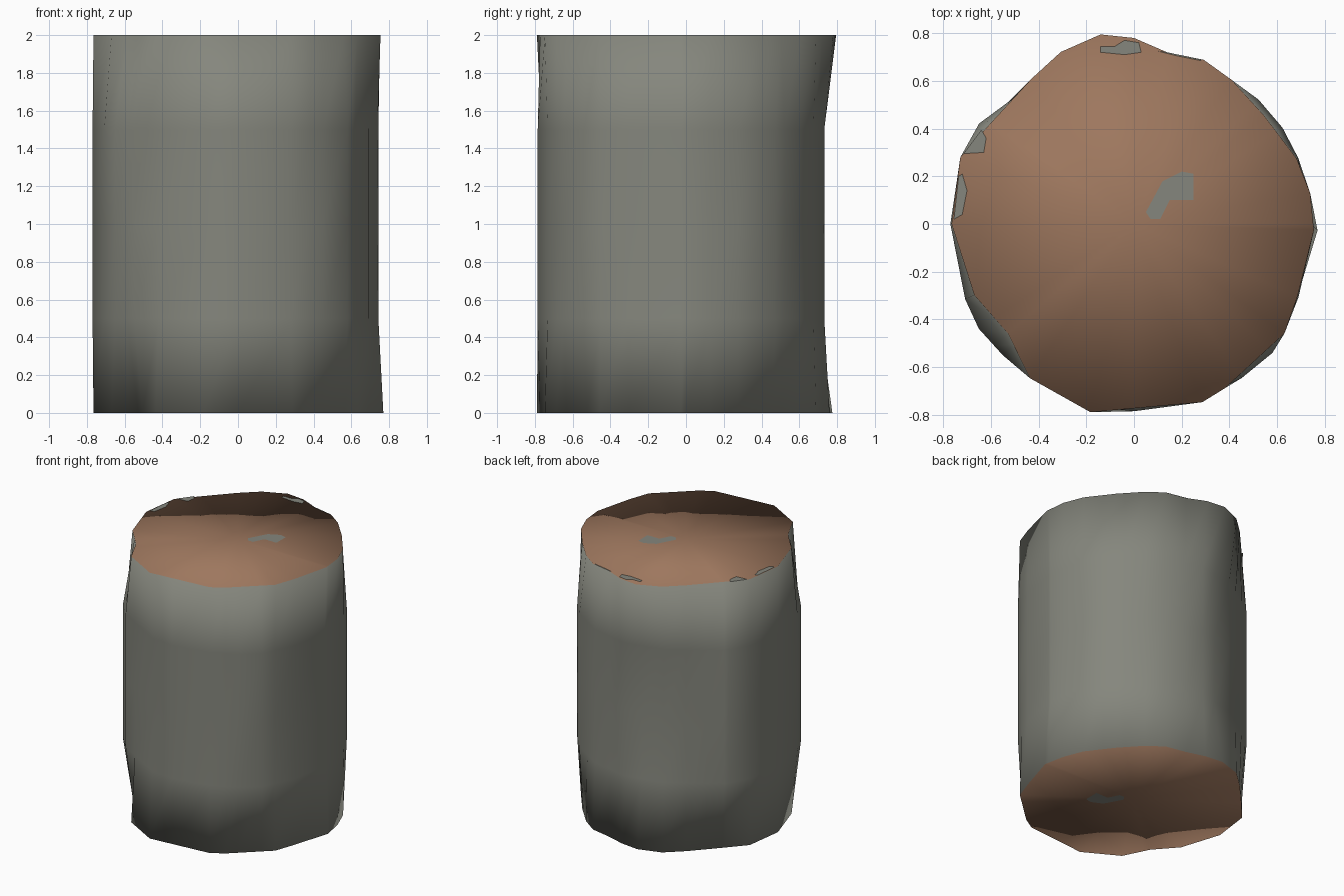
import bpy, bmesh
from math import cos, sin, radians

if "Cube" in bpy.data.objects:
    bpy.data.objects.remove(bpy.data.objects["Cube"])


def material(name, rgb):
    m = bpy.data.materials.new(name)
    m.diffuse_color = (*rgb, 1)
    m.use_nodes = True
    m.node_tree.nodes["Principled BSDF"].inputs["Base Color"].default_value = m.diffuse_color
    return m


BARK = material("grey bark", (0.235, 0.24, 0.205))
WOOD = material("brown cut wood", (0.34, 0.185, 0.112))

# Uneven outlines of the log: angle in degrees, radius
MIDDLE = [(0, .743), (22, .742), (33, .742), (45, .738), (67, .733), (90, .732), (113, .728),
          (136, .735), (147, .774), (159, .78), (180, .77), (204, .775), (214, .785),
          (225, .778), (257, .785), (270, .785), (291, .785), (305, .788), (317, .793), (336, .755)]
TOP = [(10, .75), (22, .735), (40, .71), (56, .73), (67, .748), (79, .733), (90, .78),
       (100, .807), (113, .784), (125, .746), (145, .735), (159, .78), (180, .765), (204, .733),
       (221, .70), (236, .78), (257, .81), (291, .80), (299, .787), (324, .78), (336, .75),
       (358, .755)]
# The foot repeats the top, a little wider on the right
BOTTOM = [(a, r + (.015 if a > 350 else 0) - (.02 if 90 <= a <= 100 else 0)) for a, r in TOP]
ANGLES = sorted({a for a, r in MIDDLE + TOP})


def radius(outline, angle):
    """Radius at an angle, along the chord between two outline points."""
    pts = [(outline[-1][0] - 360, outline[-1][1])] + outline + [(outline[0][0] + 360, outline[0][1])]
    for (a0, r0), (a1, r1) in zip(pts, pts[1:]):
        if a0 <= angle <= a1:
            p, q = radians(angle - a0), radians(a1 - angle)
            return r0 * r1 * sin(p + q) / (r0 * sin(p) + r1 * sin(q))


def finish(bm, name):
    mesh = bpy.data.meshes.new(name)
    bm.to_mesh(mesh)
    bm.free()
    mesh.materials.append(BARK)
    mesh.materials.append(WOOD)
    ob = bpy.data.objects.new(name, mesh)
    bpy.context.collection.objects.link(ob)
    return ob


# Log: stacked rings of bark, closed by a fan of cut wood at each end
bm = bmesh.new()
rings = []
for outline, z in [(BOTTOM, 0), (MIDDLE, .5), (MIDDLE, 1), (MIDDLE, 1.5), (TOP, 2)]:
    ring = []
    for a in ANGLES:
        r = radius(outline, a)
        ring.append(bm.verts.new((r * cos(radians(a)), r * sin(radians(a)), z)))
    rings.append(ring)
count = len(ANGLES)
for low, high in zip(rings, rings[1:]):
    for i in range(count):
        j = (i + 1) % count
        bm.faces.new((low[i], low[j], high[j], high[i]))
for ring, z in [(rings[0], 0), (rings[-1], 2)]:
    centre = bm.verts.new((0, 0, z))
    for i in range(count):
        f = bm.faces.new((ring[i], ring[(i + 1) % count], centre))
        f.material_index = 1
for f in bm.faces:
    f.smooth = True
bmesh.ops.recalc_face_normals(bm, faces=bm.faces)
finish(bm, "log")


# Grey patches on the cut ends, as single flat plates facing outwards
def patch(name, points, z):
    bm = bmesh.new()
    face = bm.faces.new([bm.verts.new((x, y, z)) for x, y in points])
    face.normal_update()
    if face.normal.z * (z - 1) < 0:
        face.normal_flip()
    finish(bm, name)


CENTRE = [(.05, .05), (.07, .02), (.11, .02), (.15, .10), (.25, .10), (.25, .21),
          (.20, .22), (.12, .18)]
patch("top_centre_patch", CENTRE, 2.001)
patch("bottom_centre_patch", [(x, -y) for x, y in CENTRE], -.001)
patch("back_rim_patch", [(-.14, .72), (-.04, .71), (.03, .72), (.02, .76), (-.04, .77),
                         (-.08, .745), (-.14, .745)], 2.001)
patch("back_edge_patch", [(.10, .725), (.18, .705), (.28, .685), (.28, .69), (.14, .72)], 2.001)
patch("left_rim_patch", [(-.715, .295), (-.63, .30), (-.62, .36), (-.64, .395)], 2.001)
patch("left_edge_patch", [(-.755, .02), (-.72, .04), (-.70, .14), (-.72, .21), (-.735, .20)], 2.001)
